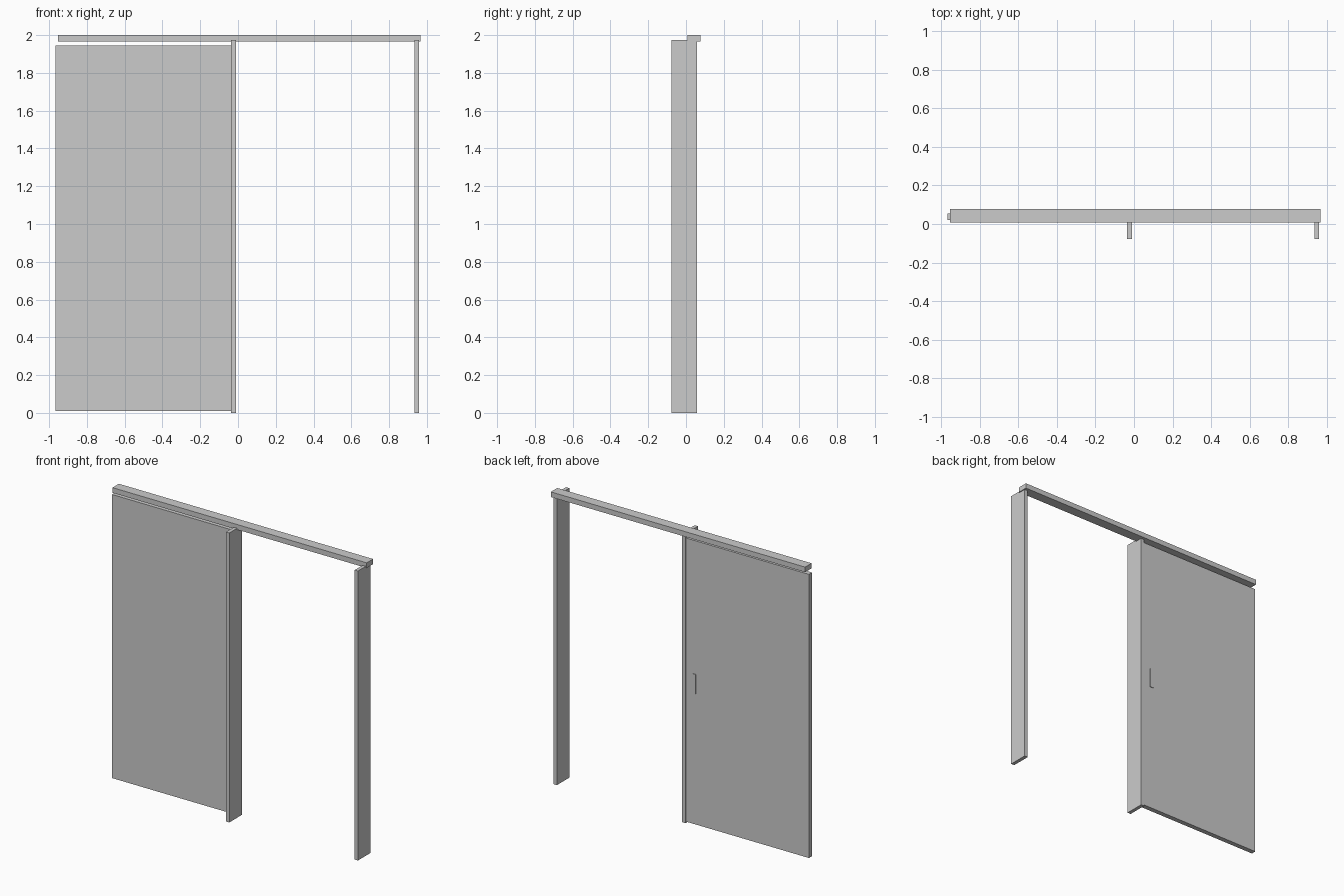
import bpy

if "Cube" in bpy.data.objects:
    bpy.data.objects.remove(bpy.data.objects["Cube"])


def box(name, x, y, z):
    """Axis-aligned box from (min, max) ranges."""
    bpy.ops.mesh.primitive_cube_add(
        size=1, location=[(a + b) / 2 for a, b in (x, y, z)])
    ob = bpy.context.object
    ob.name = name
    ob.scale = [b - a for a, b in (x, y, z)]
    bpy.ops.object.transform_apply(location=False, rotation=False, scale=True)
    return ob


# Overhead sliding rail
box("rail", (-0.953, 0.966), (0.008, 0.077), (1.965, 2.0))

# Jambs on both sides of the opening
for name, x in (("middle_jamb", -0.024), ("end_jamb", 0.947)):
    box(name, (x - 0.0125, x + 0.0125), (-0.077, 0.057), (0.0, 1.975))

# Sliding door panel, tucked into the middle jamb
box("door_panel", (-0.966, -0.03), (0.021, 0.054), (0.01, 1.945))

# Slim handle plate on the back of the door
box("door_handle", (-0.113, -0.088), (0.05, 0.058), (0.90, 1.035))
